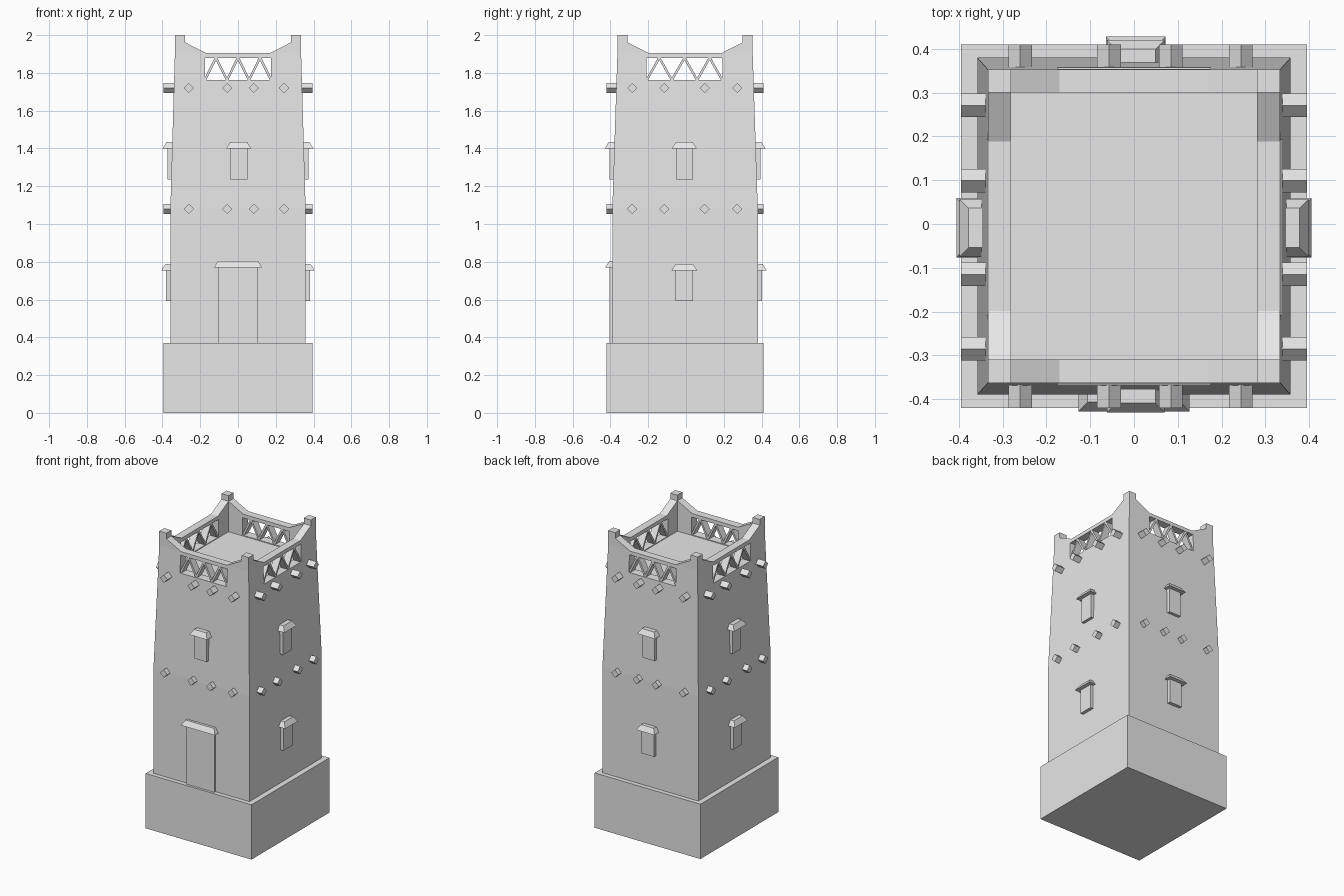
import bpy, bmesh
from mathutils import Vector

if "Cube" in bpy.data.objects:
    bpy.data.objects.remove(bpy.data.objects["Cube"])

mat = bpy.data.materials.new("pale_grey_plaster")
mat.use_nodes = True
GREY = (0.8, 0.8, 0.8, 1)
mat.diffuse_color = GREY
mat.node_tree.nodes["Principled BSDF"].inputs["Base Color"].default_value = GREY

CY = -0.005                      # tower centre in y
Z_BASE, Z_MID, Z_TOP, Z_FLOOR = 0.37, 1.08, 1.905, 1.757
LOW, TOP = (0.358, 0.385), (0.334, 0.358)   # half sizes in x, y
THICK = 0.053


def finish(name, bm):
    bmesh.ops.recalc_face_normals(bm, faces=bm.faces)
    mesh = bpy.data.meshes.new(name)
    bm.to_mesh(mesh)
    bm.free()
    mesh.materials.append(mat)
    obj = bpy.data.objects.new(name, mesh)
    bpy.context.collection.objects.link(obj)
    return obj


def hull(name, points):
    """Convex solid around a few corner points."""
    bm = bmesh.new()
    for p in points:
        bm.verts.new(p)
    bmesh.ops.convex_hull(bm, input=bm.verts)
    bmesh.ops.dissolve_limit(bm, angle_limit=0.002, verts=bm.verts, edges=bm.edges)
    return finish(name, bm)


def box(name, x, y, z, place=Vector):
    return hull(name, [place((a, b, c)) for a in x for b in y for c in z])


class Side:
    """One wall: (u along the wall, distance outward, z) to world."""
    def __init__(self, name, axis, sign):
        self.name, self.axis, self.sign = name, axis, sign

    def place(self, p):
        u, out, z = p
        return Vector((self.sign * out, u, z)) if self.axis == 0 else Vector((u, self.sign * out, z))

    def wall(self, z):
        t = max(0, (z - Z_MID) / (Z_TOP - Z_MID))
        half = LOW[self.axis] * (1 - t) + TOP[self.axis] * t
        return half + (self.sign * CY if self.axis else 0)


SIDES = [Side("front", 1, -1), Side("back", 1, 1), Side("left", 0, 1), Side("right", 0, -1)]

# Plinth
box("plinth", (-0.395, 0.395), (-0.42, 0.41), (0, Z_BASE))

# Tapered tower with a sunken roof floor
bm = bmesh.new()
rings = []
inner = (TOP[0] - THICK, TOP[1] - THICK)
for (hx, hy), z in ((LOW, Z_BASE), (LOW, Z_MID), (TOP, Z_TOP), (inner, Z_TOP), (inner, Z_FLOOR)):
    rings.append([bm.verts.new((sx * hx, CY + sy * hy, z))
                  for sx, sy in ((-1, -1), (1, -1), (1, 1), (-1, 1))])
for a, b in zip(rings, rings[1:]):
    for i in range(4):
        j = (i + 1) % 4
        bm.faces.new((a[i], a[j], b[j], b[i]))
bm.faces.new(rings[0][::-1])
bm.faces.new(rings[-1])
tower = finish("tower", bm)

# Parapet openings
OPEN_Z = (1.762, 1.88)
cutters = []
for s in SIDES:
    mid, half = (0, 0.175) if s.axis else (-0.008, 0.2)
    w = s.wall(Z_TOP)
    cut = box("opening_cutter", (mid - half, mid + half), (w - 0.09, w + 0.05), OPEN_Z, s.place)
    cut.hide_render = True
    cutters.append(cut)
    mod = tower.modifiers.new("opening", 'BOOLEAN')
    mod.operation, mod.solver, mod.object = 'DIFFERENCE', 'EXACT', cut
graph = bpy.context.evaluated_depsgraph_get()
carved = bpy.data.meshes.new_from_object(tower.evaluated_get(graph))
tower.modifiers.clear()
tower.data = carved
for cut in cutters:
    bpy.data.objects.remove(cut)

# Zigzag lattice in each opening
for s in SIDES:
    mid, half = (0, 0.175) if s.axis else (-0.008, 0.2)
    w, step, bar = s.wall(Z_TOP), half / 3, 0.007
    depth = (w - THICK + 0.004, w)
    for i in range(6):
        u0 = mid - half + i * step
        ends = [(u0, OPEN_Z[i % 2]), (u0 + step, OPEN_Z[1 - i % 2])]
        hull(s.name + "_lattice_bar", [s.place((u + d, o, z)) for u, z in ends
                                       for d in (-bar, bar) for o in depth])

# Corner posts with sloping shoulders
for sx in (-1, 1):
    for sy in (-1, 1):
        def corner(p):
            return Vector((sx * (TOP[0] - p[0]), CY + sy * (TOP[1] - p[1]), p[2]))
        box("corner_post", (0, THICK), (0, THICK), (Z_TOP, 2), corner)
        for along_x in (True, False):
            pts = [(a, b, z) for b in (0, THICK)
                   for a, z in ((THICK, Z_TOP), (THICK, 1.962), (0.164, Z_TOP))]
            hull("post_shoulder", [corner(p if along_x else (p[1], p[0], p[2])) for p in pts])

# Diamond beam ends in two rows
R = 0.027
for s in SIDES:
    spots = (-0.26, -0.057, 0.084, 0.244) if s.axis else (-0.285, -0.115, 0.099, 0.271)
    end = 0.395 if s.axis == 0 else (0.42 if s.sign < 0 else 0.41)
    for z in (Z_MID, 1.72):
        for u in spots:
            hull(s.name + "_beam_end", [s.place((u + du, o, z + dz)) for o in (s.wall(z) - 0.03, end)
                                        for du, dz in ((-R, 0), (R, 0), (0, -R), (0, R))])


def opening(s, kind, mid, half, z0, z1, out, lip):
    """Raised panel with a bevelled hood above it."""
    w = s.wall((z0 + z1) / 2)
    back = w - 0.03
    box(f"{s.name}_{kind}", (mid - half, mid + half), (back, w + out), (z0, z1), s.place)
    wide = half + 0.021
    hull(f"{s.name}_{kind}_hood",
         [s.place((mid + k * wide, o, z1)) for k in (-1, 1) for o in (back, w + lip)] +
         [s.place((mid + k * half, o, z1 + 0.033)) for k in (-1, 1) for o in (back, w + lip - 0.021)])


# Windows and the front door
for s in SIDES:
    mid = 0.004 if s.axis else -0.009
    opening(s, "upper_window", mid, 0.045, 1.235, 1.4, 0.022, 0.048)
    if s.name == "front":
        opening(s, "door", 0, 0.106, Z_BASE, 0.77, 0.014, 0.038)
    else:
        opening(s, "lower_window", mid, 0.047, 0.592, 0.754, 0.022, 0.048)
